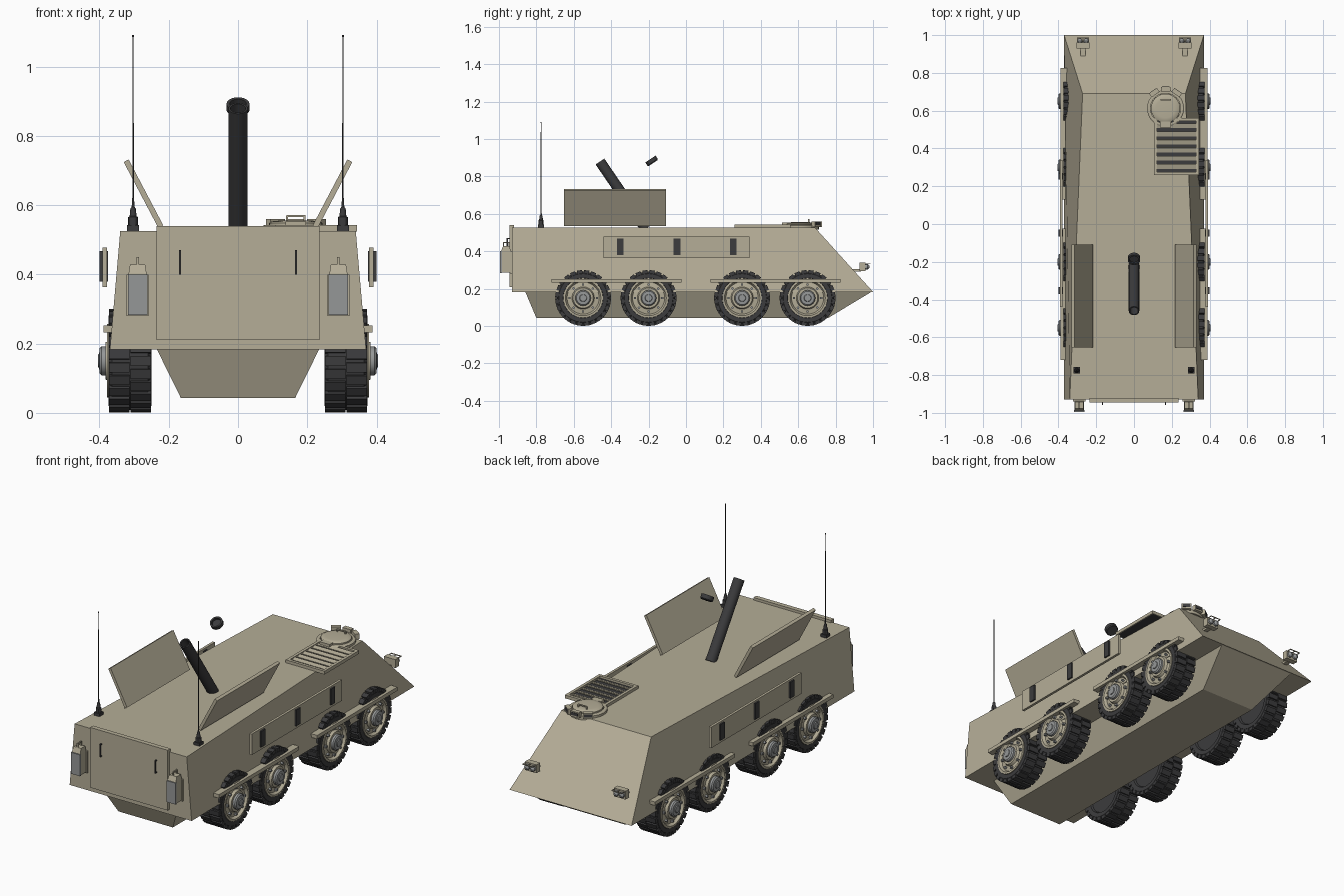
import bpy, bmesh
from math import pi, sin, cos, atan2, radians
from mathutils import Vector, Matrix, Euler

if "Cube" in bpy.data.objects:
    bpy.data.objects.remove(bpy.data.objects["Cube"])


def material(name, rgb):
    m = bpy.data.materials.new(name)
    m.diffuse_color = (*rgb, 1)
    m.use_nodes = True
    m.node_tree.nodes["Principled BSDF"].inputs["Base Color"].default_value = m.diffuse_color
    return m


TAN = material("tan_paint", (0.46, 0.42, 0.31))
DARK = material("dark_rubber", (0.045, 0.045, 0.047))
GREY = material("grey_metal", (0.30, 0.31, 0.31))


def finish(name, bm, mat, smooth=False):
    bmesh.ops.recalc_face_normals(bm, faces=bm.faces)
    me = bpy.data.meshes.new(name)
    bm.to_mesh(me)
    bm.free()
    me.materials.append(mat)
    o = bpy.data.objects.new(name, me)
    bpy.context.collection.objects.link(o)
    if smooth:
        bpy.context.view_layer.objects.active = o
        o.select_set(True)
        bpy.ops.object.shade_smooth_by_angle(angle=radians(30))
        o.select_set(False)
    return o


def add_box(bm, loc, size, rot=(0, 0, 0)):
    m = Matrix.Translation(loc) @ Euler(rot).to_matrix().to_4x4() @ Matrix.Diagonal((*size, 1))
    bmesh.ops.create_cube(bm, size=1, matrix=m)


def boxes(name, items, mat):
    bm = bmesh.new()
    for it in items:
        add_box(bm, *it)
    return finish(name, bm, mat)


def box(name, lo, hi, mat):
    lo, hi = Vector(lo), Vector(hi)
    size = [abs(v) for v in hi - lo]
    return boxes(name, [((lo + hi) / 2, size)], mat)


def loft(name, sections, mat):
    """Solid through two rectangles, each (x half-width rear, x half-width front, y rear, y front, z)."""
    bm = bmesh.new()
    rings = [[bm.verts.new(p) for p in ((-wr, yr, z), (wr, yr, z), (wf, yf, z), (-wf, yf, z))]
             for wr, wf, yr, yf, z in sections]
    for a, b in zip(rings, rings[1:]):
        for i in range(4):
            j = (i + 1) % 4
            bm.faces.new((a[i], a[j], b[j], b[i]))
    bm.faces.new(rings[0])
    bm.faces.new(rings[-1])
    return finish(name, bm, mat)


def lathe(name, profile, mat, loc=(0, 0, 0), axis=(0, 0, 1), seg=32):
    """Turned part: profile of (radius, height along axis), end rings capped."""
    q = Vector(axis).to_track_quat('Z', 'Y')
    bm = bmesh.new()
    rings = [[bm.verts.new(Vector(loc) + q @ Vector((r * cos(2 * pi * i / seg), r * sin(2 * pi * i / seg), h)))
              for i in range(seg)] for r, h in profile]
    for a, b in zip(rings, rings[1:]):
        for i in range(seg):
            j = (i + 1) % seg
            bm.faces.new((a[i], a[j], b[j], b[i]))
    bm.faces.new(rings[0])
    bm.faces.new(rings[-1])
    return finish(name, bm, mat, True)


# Hull
loft("upper_hull", [(0.37, 0.37, -0.93, 1.0, 0.183), (0.34, 0.272, -0.93, 0.69, 0.526)], TAN)
loft("lower_hull", [(0.165, 0.165, -0.80, 0.76, 0.043), (0.235, 0.235, -0.86, 0.995, 0.185)], TAN)

# Rear door with handles
box("rear_door", (-0.235, -0.945, 0.21), (0.235, -0.92, 0.54), TAN)
for s in (-1, 1):
    x = s * 0.167
    boxes("door_handle", [((x, -0.956, 0.435), (0.006, 0.006, 0.07)),
                          ((x, -0.95, 0.403), (0.006, 0.014, 0.006)),
                          ((x, -0.95, 0.467), (0.006, 0.014, 0.006))], DARK)

# Wheel master parts, turned around x with the outer face at +x
X = (1, 0, 0)
bm = bmesh.new()
for row, ax in ((0, -0.031), (0.5, 0.031)):
    for i in range(24):
        a = 2 * pi * (i + row) / 24
        add_box(bm, (ax, -0.136 * sin(a), 0.136 * cos(a)), (0.06, 0.028, 0.026), (a, 0, 0))
wheel = [
    lathe("tire", [(0.10, -0.05), (0.106, -0.06), (0.13, -0.062), (0.141, -0.052), (0.141, 0.052),
                   (0.13, 0.062), (0.107, 0.062), (0.10, 0.05)], DARK, axis=X, seg=40),
    finish("tread_lugs", bm, DARK),
    lathe("rim", [(0.10, -0.045), (0.106, 0.05), (0.106, 0.066), (0.095, 0.067), (0.086, 0.052),
                  (0.06, 0.056), (0.054, 0.07), (0.04, 0.07)], TAN, axis=X),
    lathe("hub", [(0.042, 0.05), (0.042, 0.082), (0.036, 0.088), (0.02, 0.089), (0.018, 0.093)],
          GREY, axis=X, seg=16),
    boxes("wheel_bolts", [((0.06, 0.073 * sin(k * pi / 4), 0.073 * cos(k * pi / 4)),
                           (0.014, 0.011, 0.011), (-k * pi / 4, 0, 0)) for k in range(8)], GREY),
]
# Copy the wheels to eight stations
for part in wheel:
    first = True
    for s in (1, -1):
        for y in (-0.55, -0.20, 0.30, 0.65):
            o = part
            if not first:
                o = part.copy()
                bpy.context.collection.objects.link(o)
            first = False
            o.location = (s * 0.312, y, 0.15)
            o.rotation_euler = (0, 0, 0 if s > 0 else pi)

for s in (-1, 1):
    # Fender rails
    for y0 in (-0.72, 0.13):
        box("fender_rail", (s * 0.345, y0, 0.232), (s * 0.389, y0 + 0.695, 0.252), TAN)
    # Side armour panel with vision slots
    box("side_panel", (s * 0.378, -0.44, 0.363), (s * 0.392, 0.34, 0.478), TAN)
    for y in (-0.352, -0.048, 0.253):
        box("vision_slot", (s * 0.376, y - 0.018, 0.38), (s * 0.400, y + 0.018, 0.468), DARK)
    # Open roof doors
    boxes("roof_door", [((s * 0.273, -0.38, 0.633), (0.016, 0.545, 0.215), (0, s * atan2(0.1, 0.19), 0))], TAN)
    # Whip antenna
    p = (s * 0.303, -0.775, 0.52)
    box("antenna_mount", (p[0] - 0.017, p[1] - 0.017, 0.52), (p[0] + 0.017, p[1] + 0.017, 0.542), DARK)
    lathe("antenna_base", [(0.014, 0.02), (0.014, 0.045), (0.010, 0.048), (0.008, 0.07),
                           (0.004, 0.075), (0.003, 0.10)], DARK, p, seg=12)
    lathe("antenna_whip", [(0.0024, 0.05), (0.0015, 0.565), (0.0032, 0.566), (0.0032, 0.571)], DARK, p, seg=8)
    # Fuel can on its bracket
    x = s * 0.29
    box("can_bracket", (x - 0.032, -0.94, 0.28), (x + 0.032, -0.925, 0.40), TAN)
    can = loft("fuel_can", [(0.026, 0.026, -0.988, -0.938, 0.285), (0.026, 0.026, -0.988, -0.938, 0.402),
                            (0.022, 0.022, -0.978, -0.942, 0.428)], TAN)
    can.location.x = x
    box("can_front_panel", (x - 0.028, -0.994, 0.283), (x + 0.028, -0.985, 0.40), GREY)
    boxes("can_handle", [((x, -0.96, 0.447), (0.007, 0.036, 0.006)),
                         ((x, -0.945, 0.436), (0.007, 0.006, 0.022)),
                         ((x, -0.975, 0.436), (0.007, 0.006, 0.022))], TAN)
    # Headlight with guard
    x = s * 0.27
    boxes("headlight_box", [((x, 0.944, 0.317), (0.07, 0.032, 0.046)),
                            ((x, 0.91, 0.298), (0.025, 0.05, 0.012))], TAN)
    for dx in (-0.017, 0.017):
        lathe("headlight_lamp", [(0.015, 0), (0.015, 0.012), (0.006, 0.024)], GREY,
              (x + dx, 0.958, 0.317), (0, 1, 0), 12)
    boxes("headlight_guard", [((x + dx, 0.971, 0.336), (0.004, 0.03, 0.004)) for dx in (-0.03, 0, 0.03)]
          + [((x, 0.985, 0.336), (0.064, 0.004, 0.004))], TAN)

# Mortar tube and detached muzzle ring
aim = (0, -0.563, 0.826)
lathe("mortar_tube", [(0.028, 0), (0.028, 0.435), (0.022, 0.435), (0.022, 0.36)], DARK, (0, -0.215, 0.52), aim)
lathe("muzzle_ring", [(0.029, -0.013), (0.033, -0.008), (0.033, 0.013), (0.024, 0.013), (0.024, 0.0)],
      DARK, (0, -0.183, 0.882), aim)

# Engine grille
x0, x1, y0, y1 = 0.107, 0.343, 0.26, 0.56
box("grille_floor", (x0 + 0.005, y0 + 0.005, 0.524), (x1 - 0.005, y1 - 0.005, 0.53), DARK)
cx, cy, zc, w = (x0 + x1) / 2, (y0 + y1) / 2, 0.533, 0.016
boxes("grille_frame", [((cx, y0 + w / 2, zc), (x1 - x0, w, 0.018)), ((cx, y1 - w / 2, zc), (x1 - x0, w, 0.018)),
                       ((x0 + w / 2, cy, zc), (w, y1 - y0, 0.018)), ((x1 - w / 2, cy, zc), (w, y1 - y0, 0.018))], TAN)
boxes("grille_slats", [((cx, y0 + 0.045 + i * 0.043, 0.535), (x1 - x0 - 0.02, 0.025, 0.005), (0.25, 0, 0))
                       for i in range(6)], TAN)

# Driver hatch with periscopes and handle
hx, hy = 0.167, 0.612
lathe("hatch_ring", [(0.098, 0.515), (0.098, 0.538), (0.092, 0.542), (0.08, 0.542), (0.08, 0.53)], TAN, (hx, hy, 0))
lathe("hatch_lid", [(0.077, 0.525), (0.077, 0.548), (0.07, 0.553), (0.05, 0.555)], TAN, (hx, hy, 0))
boxes("hatch_handle", [((hx, hy + 0.045, 0.568), (0.055, 0.007, 0.006)),
                       ((hx - 0.025, hy + 0.045, 0.56), (0.006, 0.007, 0.018)),
                       ((hx + 0.025, hy + 0.045, 0.56), (0.006, 0.007, 0.018))], TAN)
boxes("hatch_hinge", [((hx, hy - 0.085, 0.546), (0.06, 0.03, 0.014))], TAN)
boxes("periscopes", [((hx - 0.102 * sin(a), hy + 0.102 * cos(a), 0.545), (0.05, 0.024, 0.03), (0, 0, a))
                     for a in (-0.62, 0, 0.62)], TAN)
boxes("periscope_glass", [((hx - 0.114 * sin(a), hy + 0.114 * cos(a), 0.547), (0.04, 0.004, 0.016), (0, 0, a))
                          for a in (-0.62, 0, 0.62)], DARK)
